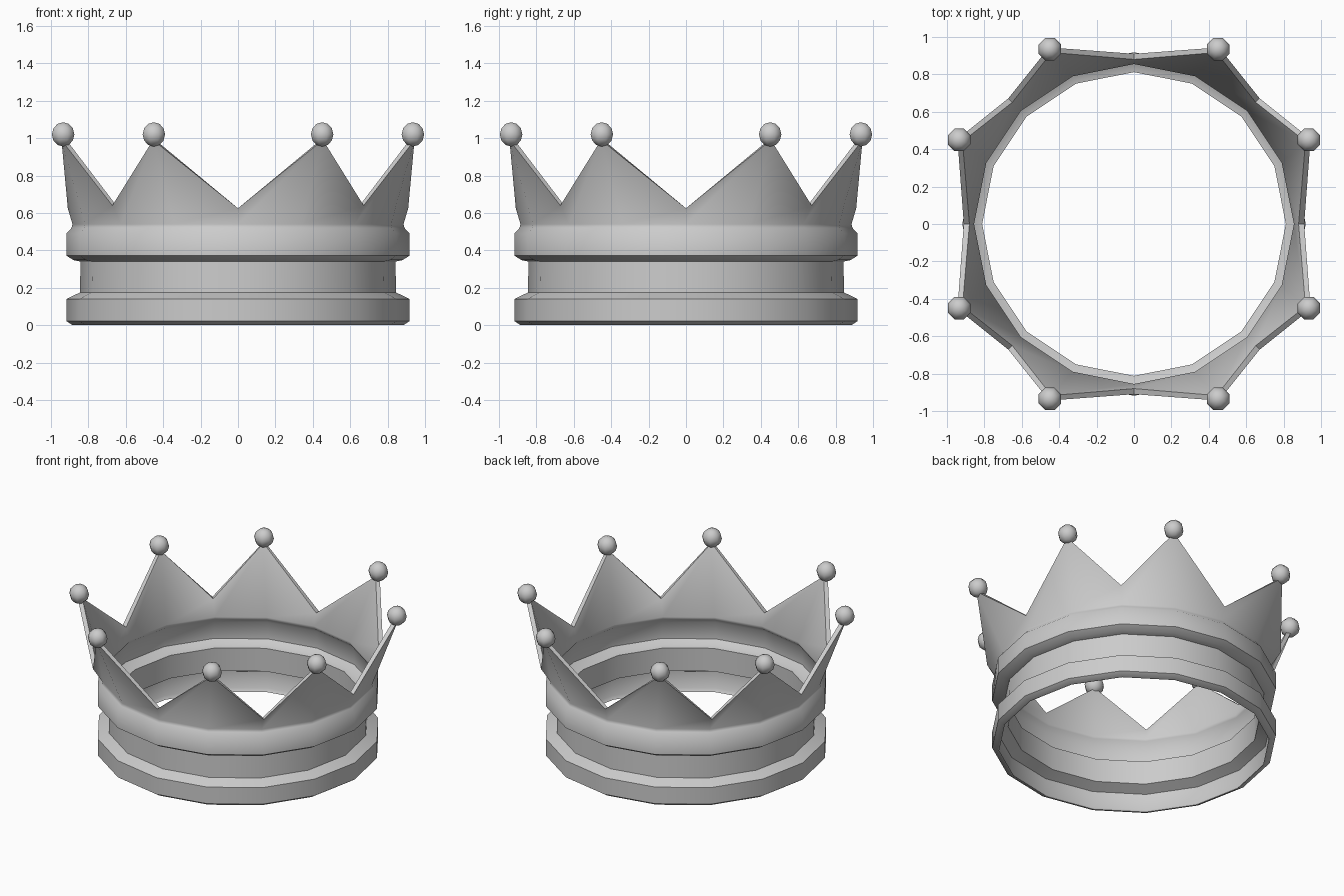
import bpy, bmesh
from math import cos, sin, pi, radians, hypot

if "Cube" in bpy.data.objects:
    bpy.data.objects.remove(bpy.data.objects["Cube"])

SIDES = 16
WALL = 0.03
# Outer profile of the band (radius, height), bottom to top
PROFILE = [(0.885, 0.0), (0.918, 0.022), (0.918, 0.14), (0.845, 0.175),
           (0.842, 0.34), (0.88, 0.348), (0.918, 0.372), (0.918, 0.49),
           (0.89, 0.52), (0.885, 0.54)]
BALL_R, BALL_Z = 0.065, 1.02
TIP = (0.935, 0.45)


def smooth(obj, angle):
    bpy.ops.object.select_all(action='DESELECT')
    obj.select_set(True)
    bpy.context.view_layer.objects.active = obj
    bpy.ops.object.shade_smooth_by_angle(angle=radians(angle))


def tip_xy(i):
    # Points lean towards the axes' diagonals: mirrored around the crown
    x, y = TIP if i % 4 == 1 else (TIP[1], TIP[0])
    a = 2 * pi * (i - i % 4) / SIDES
    return x * cos(a) - y * sin(a), x * sin(a) + y * cos(a)


def rim_point(i, inset):
    # Alternating peaks and valleys of the zigzag edge
    if i % 2:
        x, y = tip_xy(i)
        z = 0.99
        k = 1 + (0.01 - inset) / hypot(x, y)
        return x * k, y * k, z
    r, z = (0.91, 0.625) if i % 4 == 0 else (0.95, 0.64)
    a = 2 * pi * i / SIDES
    return (r - inset) * cos(a), (r - inset) * sin(a), z


# Crown body: thin folded shell with outer and inner skins
bm = bmesh.new()


def ring(r, z):
    return [bm.verts.new((r * cos(2 * pi * i / SIDES), r * sin(2 * pi * i / SIDES), z))
            for i in range(SIDES)]


def rim(inset):
    return [bm.verts.new(rim_point(i, inset)) for i in range(SIDES)]


rings = [ring(r, z) for r, z in PROFILE] + [rim(0), rim(WALL)]
rings += [ring(r - WALL, z) for r, z in reversed(PROFILE[1:])]
rings.append(ring(PROFILE[0][0] - 0.012, 0.0))
for a, b in zip(rings, rings[1:] + rings[:1]):
    for i in range(SIDES):
        j = (i + 1) % SIDES
        bm.faces.new((a[i], a[j], b[j], b[i]))
bmesh.ops.recalc_face_normals(bm, faces=bm.faces)
mesh = bpy.data.meshes.new("crown_band")
bm.to_mesh(mesh)
bm.free()
crown = bpy.data.objects.new("crown_band", mesh)
bpy.context.collection.objects.link(crown)
smooth(crown, 50)

# Balls on the eight points
for n, i in enumerate(range(1, SIDES, 2)):
    x, y = tip_xy(i)
    bpy.ops.mesh.primitive_uv_sphere_add(segments=8, ring_count=6, radius=BALL_R,
                                         location=(x, y, BALL_Z),
                                         rotation=(0, 0, 2 * pi * i / SIDES))
    ball = bpy.context.object
    ball.name = f"point_ball_{n + 1}"
    smooth(ball, 60)
